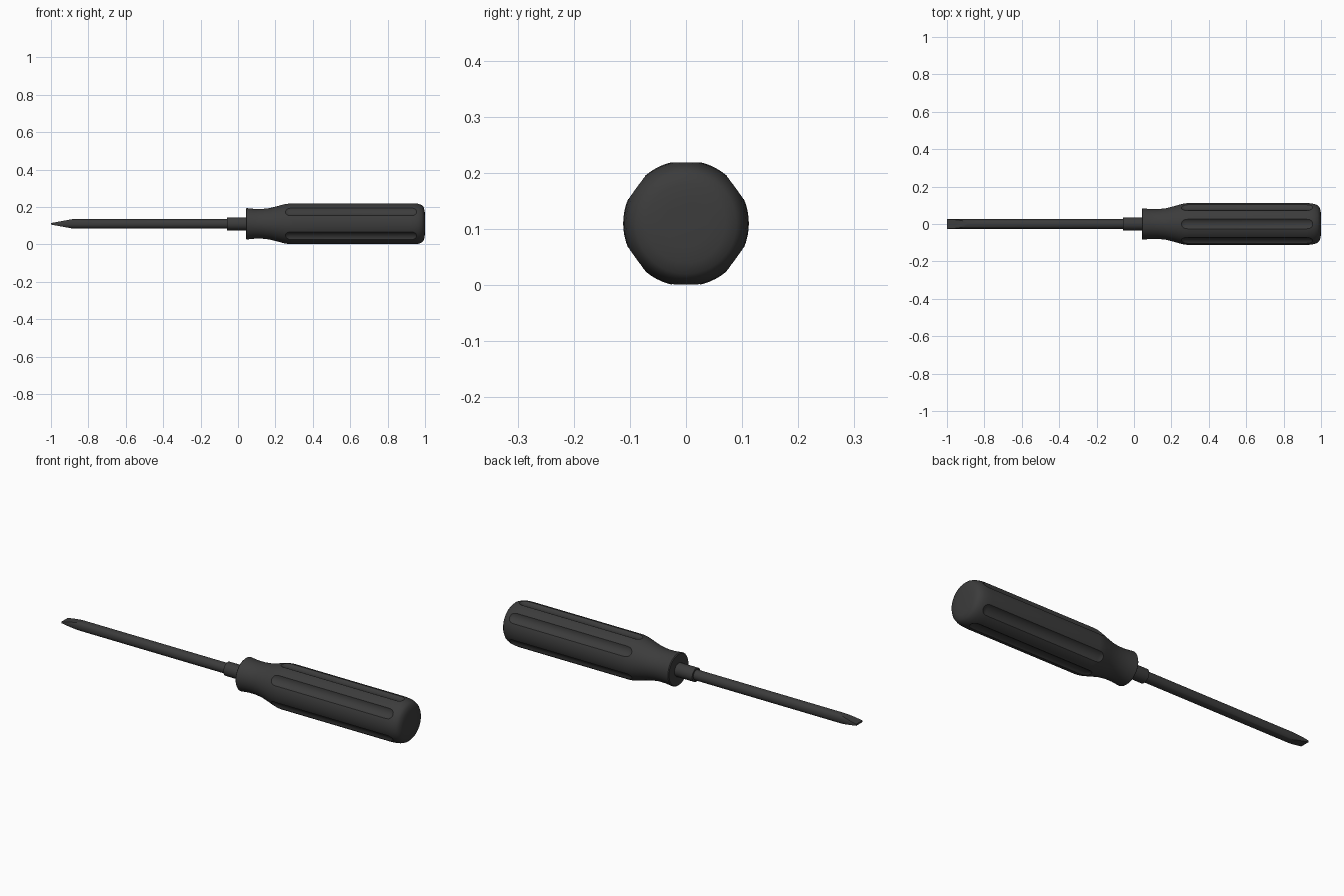
import bpy, bmesh, math
from mathutils import Vector

if "Cube" in bpy.data.objects:
    bpy.data.objects.remove(bpy.data.objects["Cube"])

AXIS_Z = 0.11
dark = bpy.data.materials.new("dark_grey")
dark.diffuse_color = (0.045, 0.045, 0.045, 1)
dark.use_nodes = True
dark.node_tree.nodes["Principled BSDF"].inputs["Base Color"].default_value = dark.diffuse_color


def lathe(bm, profile, segs, cy=0.0, cz=AXIS_Z):
    """Revolve (x, radius) points around a line parallel to x; cap both ends."""
    rings = []
    for x, r in profile:
        rings.append([bm.verts.new((x, cy + r * math.cos(2 * math.pi * i / segs),
                                    cz + r * math.sin(2 * math.pi * i / segs)))
                      for i in range(segs)])
    for a, b in zip(rings, rings[1:]):
        for i in range(segs):
            j = (i + 1) % segs
            bm.faces.new((a[i], a[j], b[j], b[i]))
    bm.faces.new(rings[0])
    bm.faces.new(rings[-1])
    bmesh.ops.recalc_face_normals(bm, faces=bm.faces)


def finish(bm, name):
    me = bpy.data.meshes.new(name)
    bm.to_mesh(me)
    bm.free()
    ob = bpy.data.objects.new(name, me)
    bpy.context.collection.objects.link(ob)
    me.materials.append(dark)
    return ob


def smooth(ob):
    bpy.ops.object.select_all(action='DESELECT')
    ob.select_set(True)
    bpy.context.view_layer.objects.active = ob
    bpy.ops.object.shade_smooth_by_angle(angle=math.radians(32))


# Handle body: flared collar, narrow neck, straight grip, rounded butt
bm = bmesh.new()
lathe(bm, [(0.042, 0.080), (0.046, 0.084), (0.055, 0.083), (0.09, 0.0795), (0.13, 0.0795),
           (0.17, 0.084), (0.21, 0.094), (0.245, 0.104), (0.27, 0.110), (0.29, 0.112),
           (0.92, 0.112), (0.945, 0.1105), (0.965, 0.107), (0.982, 0.100),
           (0.992, 0.090), (0.998, 0.070), (1.0, 0.040)], 64)
handle = finish(bm, "handle")

# Finger grooves: six round-ended cutters around the grip
R, DIST, X0, X1 = 0.042, 0.142, 0.275, 0.93
left = [(X0 - R * math.cos(t), R * math.sin(t)) for t in [math.radians(3 + 14.5 * k) for k in range(7)]]
right = [(X0 + X1 - x, r) for x, r in reversed(left)]
for deg in (36, 90, 144, 216, 270, 324):
    a = math.radians(deg)
    bm = bmesh.new()
    lathe(bm, left + right, 40, DIST * math.cos(a), AXIS_Z + DIST * math.sin(a))
    cutter = finish(bm, "groove_cutter")
    cutter.hide_render = True
    mod = handle.modifiers.new("groove", 'BOOLEAN')
    mod.operation = 'DIFFERENCE'
    mod.solver = 'EXACT'
    mod.object = cutter
    bpy.context.view_layer.objects.active = handle
    bpy.ops.object.modifier_apply(modifier=mod.name)
    bpy.data.objects.remove(cutter)
smooth(handle)

# Ferrule between handle and shaft
bm = bmesh.new()
lathe(bm, [(-0.06, 0.035), (0.06, 0.035)], 32)
smooth(finish(bm, "ferrule"))

# Shaft with a flat blade tip sliced by two slanted planes
bm = bmesh.new()
lathe(bm, [(-1.0, 0.026), (0.0, 0.026)], 32)
for s in (1, -1):
    normal = Vector((-0.022, 0, s * 0.12)).normalized()
    bmesh.ops.bisect_plane(bm, geom=bm.verts[:] + bm.edges[:] + bm.faces[:],
                           plane_co=(-1.0, 0, AXIS_Z + s * 0.004),
                           plane_no=normal, clear_outer=True)
    bmesh.ops.holes_fill(bm, edges=[e for e in bm.edges if e.is_boundary], sides=0)
bmesh.ops.recalc_face_normals(bm, faces=bm.faces)
smooth(finish(bm, "shaft"))
bpy.ops.object.select_all(action='DESELECT')
